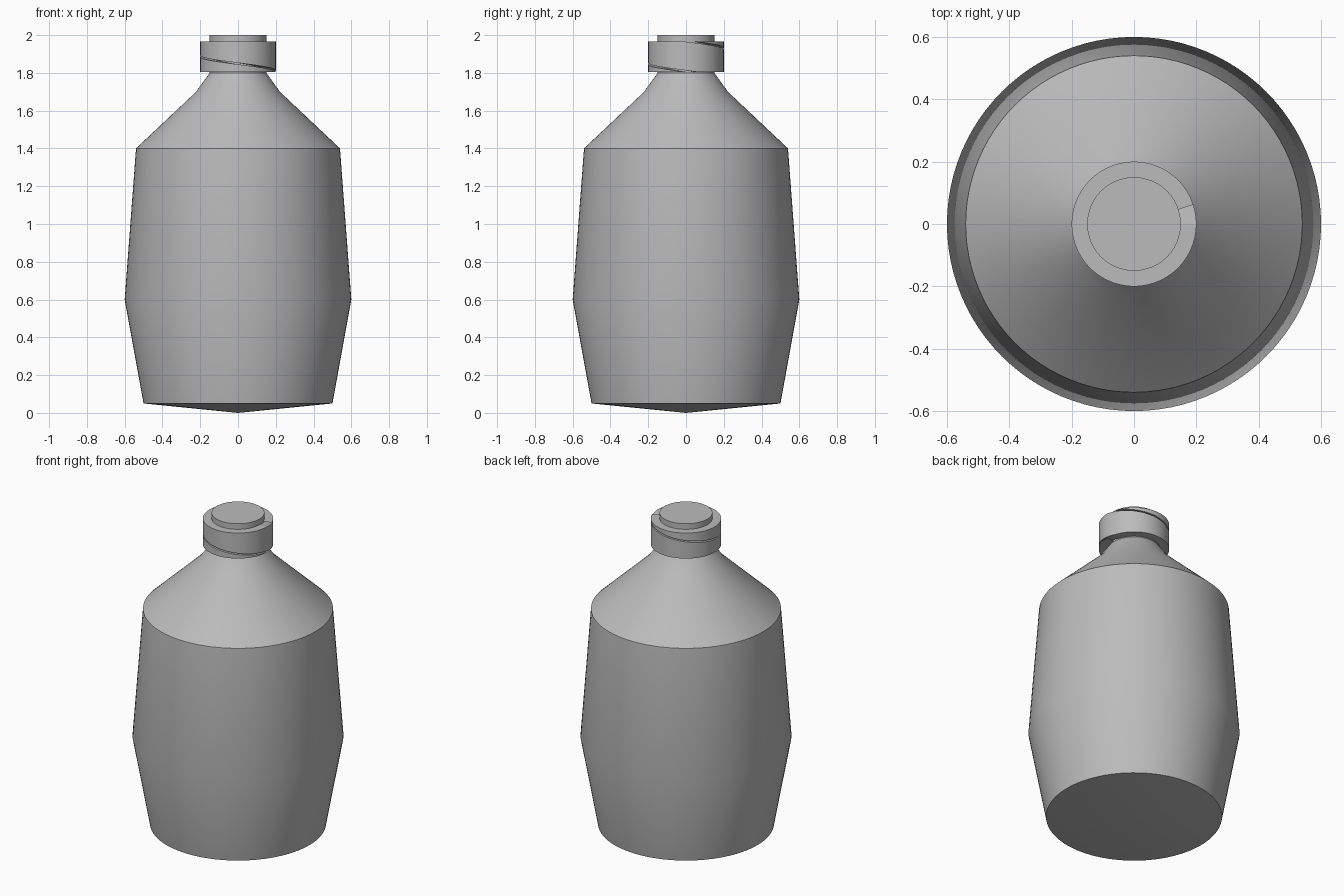
import bpy, bmesh
from math import radians, cos, sin

cube = bpy.data.objects.get("Cube")
if cube:
    bpy.data.objects.remove(cube, do_unlink=True)

grey = bpy.data.materials.new("plain grey")
grey.use_nodes = True
colour = (0.5, 0.5, 0.5, 1)
grey.diffuse_color = colour
grey.node_tree.nodes["Principled BSDF"].inputs["Base Color"].default_value = colour


def finish(bm, name):
    bmesh.ops.remove_doubles(bm, verts=bm.verts, dist=1e-5)
    bmesh.ops.recalc_face_normals(bm, faces=bm.faces)
    mesh = bpy.data.meshes.new(name)
    bm.to_mesh(mesh)
    bm.free()
    mesh.materials.append(grey)
    ob = bpy.data.objects.new(name, mesh)
    bpy.context.collection.objects.link(ob)
    bpy.ops.object.select_all(action="DESELECT")
    ob.select_set(True)
    bpy.context.view_layer.objects.active = ob
    bpy.ops.object.shade_smooth_by_angle(angle=radians(30))


def lathe(name, profile, steps=96):
    bm = bmesh.new()
    verts = [bm.verts.new((r, 0, z)) for r, z in profile]
    edges = [bm.edges.new(pair) for pair in zip(verts, verts[1:])]
    bmesh.ops.spin(bm, geom=verts + edges, cent=(0, 0, 0), axis=(0, 0, 1),
                   angle=radians(360), steps=steps)
    finish(bm, name)


def band(name, start, end, bottom, top, inner=0.14, outer=0.2):
    """Sweep a rectangle round z, its heights varying with the angle."""
    bm = bmesh.new()
    rings = []
    for a in range(start, end + 1, 3):
        c, s = cos(radians(a)), sin(radians(a))
        corners = ((inner, bottom(a)), (outer, bottom(a)),
                   (outer, top(a)), (inner, top(a)))
        rings.append([bm.verts.new((r * c, r * s, z)) for r, z in corners])
    for p, q in zip(rings, rings[1:]):
        for i in range(4):
            j = (i + 1) % 4
            bm.faces.new((p[i], p[j], q[j], q[i]))
    for ring in (rings[0], rings[-1]):
        bm.faces.new(ring)
    finish(bm, name)


# Bottle with a pointed base, sloping shoulder and flat-topped neck
lathe("bottle_body", [(0, 0), (0.5, 0.05), (0.6, 0.6), (0.54, 1.4),
                      (0.222, 1.7), (0.15, 1.8), (0.15, 2), (0, 2)])

# Neck collar split by one turn of a thin descending spiral groove
LOW, HIGH, LAG = 1.805, 1.965, 18


def spiral(a):
    return HIGH - (HIGH - LOW) * a / 360


band("collar_upper", LAG, 360 + LAG,
     lambda a: spiral(a - LAG), lambda a: min(HIGH, spiral(a - 360)))
band("collar_lower", LAG, 360, lambda a: LOW, spiral)
